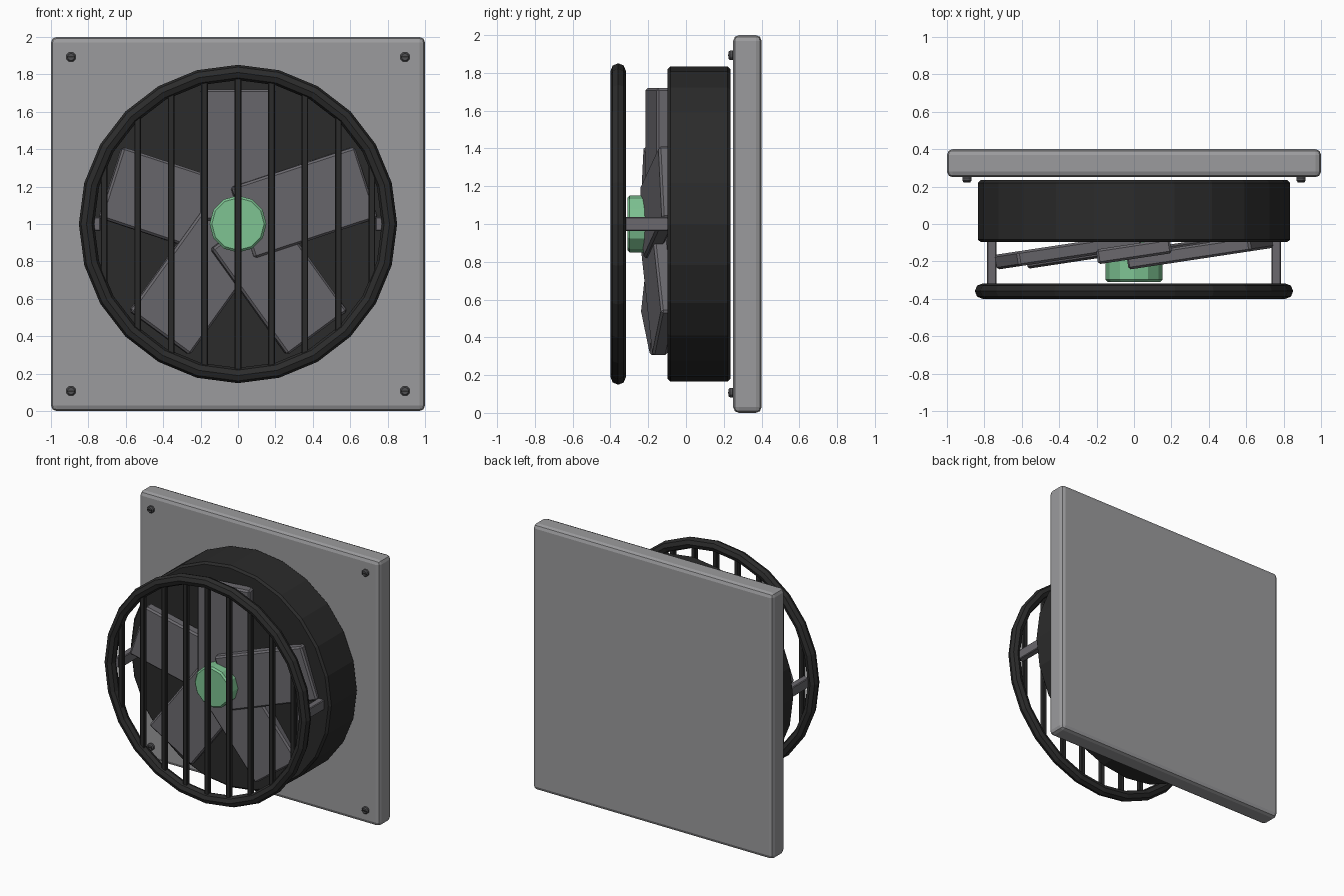
import bpy, bmesh, math
from mathutils import Matrix, Euler, Vector

if "Cube" in bpy.data.objects:
    bpy.data.objects.remove(bpy.data.objects["Cube"])


def material(name, rgb):
    m = bpy.data.materials.new(name)
    m.diffuse_color = (*rgb, 1.0)
    m.use_nodes = True
    m.node_tree.nodes["Principled BSDF"].inputs["Base Color"].default_value = m.diffuse_color
    return m


PLATE = material("plate grey", (0.33, 0.33, 0.34))
BLADE = material("blade grey", (0.145, 0.14, 0.155))
DARK = material("charcoal", (0.024, 0.024, 0.024))
GREEN = material("hub green", (0.21, 0.55, 0.29))
SCREW = material("screw grey", (0.08, 0.08, 0.085))
ALONG_Y = Matrix.Rotation(math.radians(90), 4, 'X')


def finish(name, bm, mat, loc, rot=(0, 0, 0), bevel=0.0, segments=1):
    bmesh.ops.recalc_face_normals(bm, faces=bm.faces)
    me = bpy.data.meshes.new(name)
    bm.to_mesh(me)
    bm.free()
    me.materials.append(mat)
    ob = bpy.data.objects.new(name, me)
    ob.location = loc
    ob.rotation_euler = Euler(rot)
    bpy.context.collection.objects.link(ob)
    if bevel:
        mod = ob.modifiers.new("bevel", 'BEVEL')
        mod.width = bevel
        mod.segments = segments
        mod.limit_method = 'ANGLE'
        mod.angle_limit = math.radians(40)
    return ob


def box(name, size, loc, mat, **kw):
    bm = bmesh.new()
    bmesh.ops.create_cube(bm, size=1)
    bmesh.ops.scale(bm, vec=Vector(size), verts=bm.verts)
    return finish(name, bm, mat, loc, **kw)


def disc(name, radius, y0, y1, x, z, sides, mat, **kw):
    """Cylinder along y, from y0 to y1."""
    bm = bmesh.new()
    bmesh.ops.create_cone(bm, cap_ends=True, segments=sides, radius1=radius,
                          radius2=radius, depth=y1 - y0)
    # put a corner at the top
    top = max(bm.verts, key=lambda v: v.co.y).co
    bmesh.ops.rotate(bm, verts=bm.verts, matrix=Matrix.Rotation(
        math.pi / 2 - math.atan2(top.y, top.x), 3, 'Z'))
    bmesh.ops.transform(bm, matrix=ALONG_Y, verts=bm.verts)
    return finish(name, bm, mat, (x, (y0 + y1) / 2, z), **kw)


def ring(name, major, minor, loc, mat, n=24, m=8):
    bm = bmesh.new()
    loops = []
    for i in range(n):
        a = 2 * math.pi * i / n
        loops.append([])
        for j in range(m):
            b = 2 * math.pi * j / m
            r = major + minor * math.cos(b)
            loops[-1].append(bm.verts.new(
                (r * math.sin(a), minor * math.sin(b), r * math.cos(a))))
    for i in range(n):
        p, q = loops[i], loops[(i + 1) % n]
        for j in range(m):
            k = (j + 1) % m
            bm.faces.new((p[j], p[k], q[k], q[j]))
    return finish(name, bm, mat, loc)


# wall plate and drum housing
box("wall_plate", (2, 0.15, 2), (0, 0.325, 1), PLATE, bevel=0.03, segments=2)
disc("drum_housing", 0.835, -0.097, 0.235, 0, 1, 24, DARK, bevel=0.015)

# five fan blades, all skewed the same way
for i in range(5):
    a = 2 * math.pi * i / 5
    box(f"fan_blade_{i + 1}", (0.4, 0.08, 0.70),
        (0.37 * math.sin(a), -0.146, 1 + 0.37 * math.cos(a)), BLADE,
        rot=(0, a, 0.15), bevel=0.012)

# hub
disc("hub", 0.152, -0.31, -0.05, 0, 1, 12, GREEN, bevel=0.012)

# guard: rim and vertical bars
ring("guard_rim", 0.81, 0.041, (0, -0.359, 1), DARK)
for i in range(-4, 5):
    x = i * 0.179
    h = 2 * math.sqrt(0.81 ** 2 - x * x)
    box(f"guard_bar_{i + 5}", (0.035, 0.035, h), (x, -0.359, 1), DARK,
        bevel=0.005)

# side struts and corner screws
for sx, side in ((-1, "left"), (1, "right")):
    box(f"{side}_strut", (0.05, 0.27, 0.075), (sx * 0.76, -0.215, 1), BLADE,
        bevel=0.005)
    for sz, level in ((-1, "lower"), (1, "upper")):
        x, z = sx * 0.893, 1 + sz * 0.893
        disc(f"{level}_{side}_screw", 0.028, 0.225, 0.255, x, z, 8, SCREW,
             bevel=0.008)
        box(f"{level}_{side}_screw_slot", (0.036, 0.006, 0.008),
            (x, 0.2245, z), DARK)
